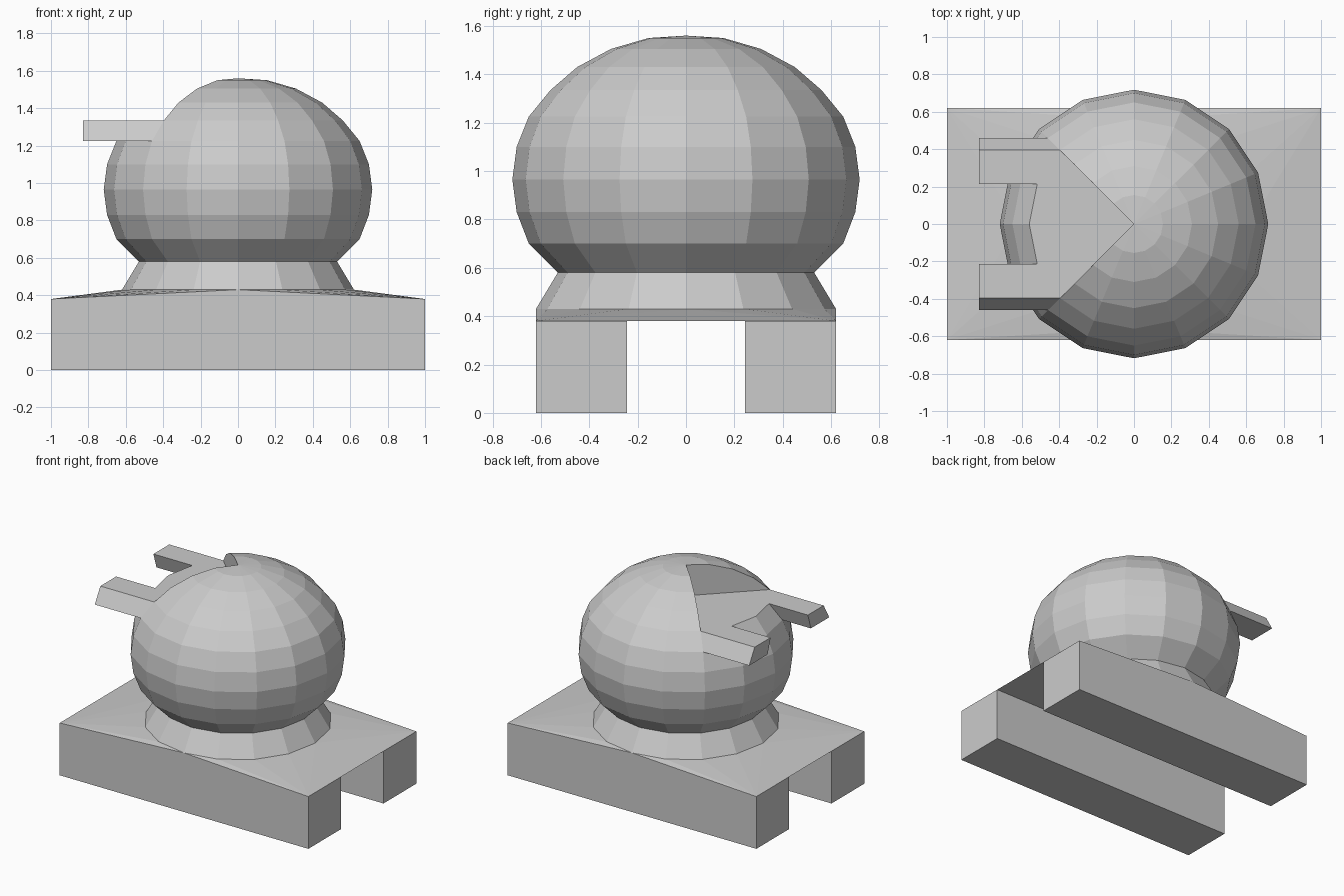
import bpy, bmesh
from math import cos, sin, pi

if "Cube" in bpy.data.objects:
    bpy.data.objects.remove(bpy.data.objects["Cube"])

SIDES = 16
SHELF = 1.335          # height of the flat shelf cut into the ball
RIM = (0.62, 0.43)     # foot of the collar


def ring_point(r, z, i):
    a = 2 * pi * i / SIDES
    return (r * cos(a), r * sin(a), z)


def finish(bm, name):
    bmesh.ops.recalc_face_normals(bm, faces=bm.faces)
    mesh = bpy.data.meshes.new(name)
    bm.to_mesh(mesh)
    bm.free()
    obj = bpy.data.objects.new(name, mesh)
    bpy.context.collection.objects.link(obj)
    return obj


# Ball with flared collar, a quarter cut from its top and two prongs
profile = [RIM, (0.53, 0.58), (0.65, 0.70), (0.70, 0.83), (0.718, 0.965),
           (0.70, 1.10), (0.65, 1.225), (0.56, SHELF), (0.45, 1.43),
           (0.31, 1.505), (0.155, 1.55)]
cut_row = 7                       # profile row level with the shelf
cut = range(6, 10)                # segments from 135 to 225 degrees
bm = bmesh.new()
rings = [[bm.verts.new(ring_point(r, z, i)) for i in range(SIDES)] for r, z in profile]
apex = bm.verts.new((0, 0, 1.56))
hub = bm.verts.new((0, 0, SHELF))
prong_faces = []
for row in range(len(rings) - 1):
    lo, hi = rings[row], rings[row + 1]
    for i in range(SIDES):
        if row >= cut_row and i in cut:
            continue
        j = (i + 1) % SIDES
        face = bm.faces.new((lo[i], lo[j], hi[j], hi[i]))
        if row == cut_row - 1 and i in (cut[0], cut[-1]):
            prong_faces.append(face)
for i in range(SIDES):
    if i not in cut:
        bm.faces.new((rings[-1][i], rings[-1][(i + 1) % SIDES], apex))

# Shelf floor and the two upright walls of the cut
bm.faces.new([hub] + [rings[cut_row][i] for i in range(6, 11)])
for i in (6, 10):
    bm.faces.new([hub] + [ring[i] for ring in rings[cut_row:]] + [apex])

# Prongs: pull two faces straight out to a flat end
for face in prong_faces:
    new = bmesh.ops.extrude_discrete_faces(bm, faces=[face])["faces"][0]
    for v in new.verts:
        v.co.x = -0.83
finish(bm, "ball_with_prongs")

# Base: channel-shaped block whose top rises gently to the collar
W, D, GAP, TOP = 1.0, 0.62, 0.243, 0.38
bm = bmesh.new()
section = [(-D, TOP), (-D, 0), (-GAP, 0), (-GAP, TOP), (GAP, TOP), (GAP, 0), (D, 0), (D, TOP)]
left, right = [[bm.verts.new((x, y, z)) for y, z in section] for x in (-W, W)]
for k in range(len(section) - 1):
    bm.faces.new((left[k], left[k + 1], right[k + 1], right[k]))
for end in (left, right):
    bm.faces.new(end[:4])
    bm.faces.new(end[4:])

# Sloped deck: a fan from each corner to its quarter of the collar
rim = [bm.verts.new(ring_point(*RIM, i)) for i in range(SIDES)]
corners = [right[-1], left[-1], left[0], right[0]]
for q, corner in enumerate(corners):
    for i in range(4 * q, 4 * q + 4):
        bm.faces.new((corner, rim[(i + 1) % SIDES], rim[i]))
    bm.faces.new((corner, corners[(q + 1) % 4], rim[(4 * q + 4) % SIDES]))
finish(bm, "channel_base")
